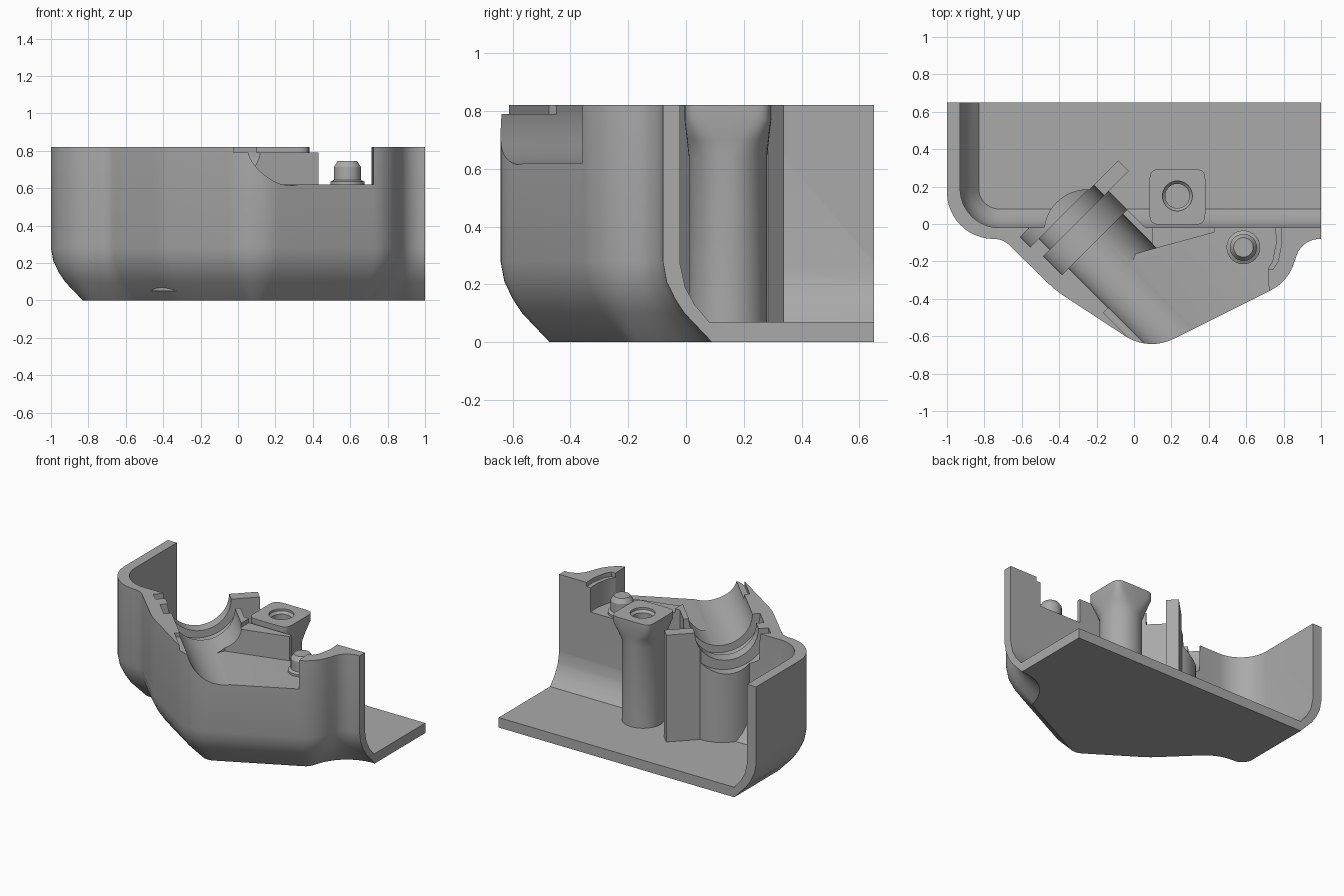
import bpy, bmesh, math
from mathutils import Vector

cube = bpy.data.objects.get("Cube")
if cube:
    bpy.data.objects.remove(cube, do_unlink=True)

grey = bpy.data.materials.new("plain grey")
grey.use_nodes = True
colour = (0.4, 0.4, 0.4, 1)
grey.diffuse_color = colour
grey.node_tree.nodes["Principled BSDF"].inputs["Base Color"].default_value = colour
TOP, SHELF, FLOOR = 0.82, 0.62, 0.07
DIAG = math.sqrt(0.5)


def loft(name, rings):
    """Closed solid through rings of 3D points."""
    bm = bmesh.new()
    loops = [[bm.verts.new(p) for p in ring] for ring in rings]
    n = len(loops[0])
    for a, b in zip(loops, loops[1:]):
        for i in range(n):
            j = (i + 1) % n
            bm.faces.new((a[i], a[j], b[j], b[i]))
    bm.faces.new(loops[0][::-1])
    bm.faces.new(loops[-1])
    bmesh.ops.recalc_face_normals(bm, faces=bm.faces)
    mesh = bpy.data.meshes.new(name)
    bm.to_mesh(mesh)
    bm.free()
    mesh.materials.append(grey)
    ob = bpy.data.objects.new(name, mesh)
    bpy.context.collection.objects.link(ob)
    return ob


def prism(name, pts, z0, z1):
    return loft(name, [[(x, y, z) for x, y in pts] for z in (z0, z1)])


def diag(s, t):
    """Point from distances across (s) and along (t) the diagonal trough."""
    return ((s - t) * DIAG, (s + t) * DIAG)


def diag_box(name, s0, s1, t0, t1, z0, z1):
    return prism(name, [diag(s0, t0), diag(s1, t0), diag(s1, t1), diag(s0, t1)], z0, z1)


def diag_cylinder(name, r, t0, t1, n=64):
    rings = []
    for t in (t0, t1):
        ring = []
        for k in range(n):
            a = math.tau * k / n
            x, y = diag(-0.21 + r * math.cos(a), t)
            ring.append((x, y, TOP + r * math.sin(a)))
        rings.append(ring)
    return loft(name, rings)


def turned(name, x, y, profile, n=48, power=None):
    """Upright round part; power above 2 squares off that level."""
    rings = []
    for r, z, *p in profile:
        e = 2 / p[0] if p else 1
        ring = []
        for k in range(n):
            a = math.tau * k / n
            c, s = math.cos(a), math.sin(a)
            ring.append((x + r * math.copysign(abs(c) ** e, c),
                         y + r * math.copysign(abs(s) ** e, s), z))
        rings.append(ring)
    return loft(name, rings)


def rounded(corners, steps=12):
    """Open path with an arc at each inner corner (x, y, radius)."""
    pts = [Vector(corners[0][:2])]
    for p, (x, y, r), q in zip(corners, corners[1:], corners[2:]):
        c = Vector((x, y))
        u, v = (Vector(p[:2]) - c).normalized(), (Vector(q[:2]) - c).normalized()
        half = u.angle(v) / 2
        centre = c + (u + v).normalized() * r / math.sin(half)
        start = c + u * r / math.tan(half) - centre
        end = c + v * r / math.tan(half) - centre
        turn = start.angle_signed(end)
        for k in range(steps + 1):
            a = -turn * k / steps
            pts.append(centre + Vector((start.x * math.cos(a) - start.y * math.sin(a),
                                        start.x * math.sin(a) + start.y * math.cos(a))))
    return pts + [Vector(corners[-1][:2])]


def shell(name, path, corner, levels):
    """Loft a path inset by a distance at each height, closed at a fixed corner."""
    rings = []
    for z, inset in levels:
        ring = []
        for i, p in enumerate(path):
            a, b = path[max(i - 1, 0)], path[min(i + 1, len(path) - 1)]
            d = (b - a).normalized()
            ring.append((p.x - d.y * inset, p.y + d.x * inset, z))
        rings.append(ring + [(*corner, z)])
    return loft(name, rings)


def cut(targets, cutters):
    for ob in targets:
        bpy.context.view_layer.objects.active = ob
        for c in cutters:
            m = ob.modifiers.new("cut", "BOOLEAN")
            m.operation, m.solver, m.object = "DIFFERENCE", "EXACT", c
            bpy.ops.object.modifier_apply(modifier=m.name)
    for c in cutters:
        bpy.data.objects.remove(c, do_unlink=True)


# Outer housing with pointed nose and tucked-in lower edge
outer = rounded([(-1, 0.65), (-1, -0.08, 0.25), (-0.7, -0.08, 0.12), (-0.42, -0.355, 0.6),
                 (0.078, -0.681, 0.26), (0.82, -0.31, 0.24), (0.9, -0.08, 0.13), (1, -0.08)])
housing = shell("housing", outer, (1, 0.65),
                [(0, 0.17), (0.1, 0.075), (0.15, 0.042), (0.21, 0.013), (0.28, 0), (TOP, 0)])

# Inner cavity
inner = rounded([(-0.93, 0.8), (-0.93, -0.02, 0.21), (1.1, -0.02)])
cavity = shell("cavity_cutter", inner, (1.1, 0.8),
               [(FLOOR, 0.1), (0.13, 0.05), (0.19, 0.017), (0.27, 0), (1, 0)])
cut([housing], [cavity])

# Shelf pocket beside the trough, with its shallow upper steps
pocket = [(0.1, -0.135), (0.43, -0.045), (0.43, 0.1), (0.75, 0.1), (0.76, -0.1), (0.74, -0.2),
          (0.715, -0.24), (0.72, -0.33), (0.8, -0.8), (0.36, -0.8), (0.2, -0.51),
          (0.06, -0.4), (-0.01, -0.3), (-0.02, -0.23), (0.01, -0.16)]
shelf = prism("shelf_cutter", pocket, SHELF, 1)
right_step = prism("step_cutter", [(x + 0.03, y) for x, y in pocket[3:7]] +
                   [(0.6, -0.24), (0.6, 0.1)], 0.79, 1)
rear_step = prism("rear_step_cutter", [(0.1, -0.2), (0.44, -0.1), (0.44, 0.1), (0.1, 0.1)], 0.79, 1)
lip_step = diag_box("lip_cutter", -0.45, -0.3, -0.8, -0.22, 0.79, 1)
cut([housing], [shelf, right_step, rear_step, lip_step])

# Supports under the trough
boss = turned("trough_boss", *diag(-0.21, 0.14), [(0.235, 0.05), (0.235, TOP)])
block = diag_box("trough_block", -0.21, 0.03, -0.08, 0.23, 0.05, TOP)
plate = diag_box("support_plate", -0.21, 0.18, 0.22, 0.3, 0.05, TOP)

# Diagonal trough and its two ring grooves
trough = diag_cylinder("trough_cutter", 0.205, -1, 0.6)
groove = diag_cylinder("groove_cutter", 0.255, 0.08, 0.22)
end_groove = diag_cylinder("end_groove_cutter", 0.27, 0.305, 0.38)
cut([housing, boss, block, plate], [trough, groove, end_groove])

# Screw post with square flared head
post = turned("screw_post", 0.232, 0.145, [(0.135, 0.05), (0.135, 0.64), (0.142, 0.7, 3),
                                           (0.15, 0.77, 7), (0.15, TOP, 7)])
hole = turned("hole_cutter", 0.232, 0.15, [(0.065, 0.5), (0.065, 0.79), (0.08, 0.805), (0.08, 1)])
cut([post], [hole])

# Locating peg on the shelf
peg = turned("locating_peg", 0.585, -0.125, [(0.09, 0.6), (0.09, 0.635), (0.072, 0.645), (0.072, 0.715),
                                             (0.052, 0.745)])

bpy.ops.object.select_all(action="DESELECT")
for ob in (housing, boss, block, plate, post, peg):
    ob.select_set(True)
    bpy.context.view_layer.objects.active = ob
bpy.ops.object.shade_smooth_by_angle(angle=math.radians(30))
